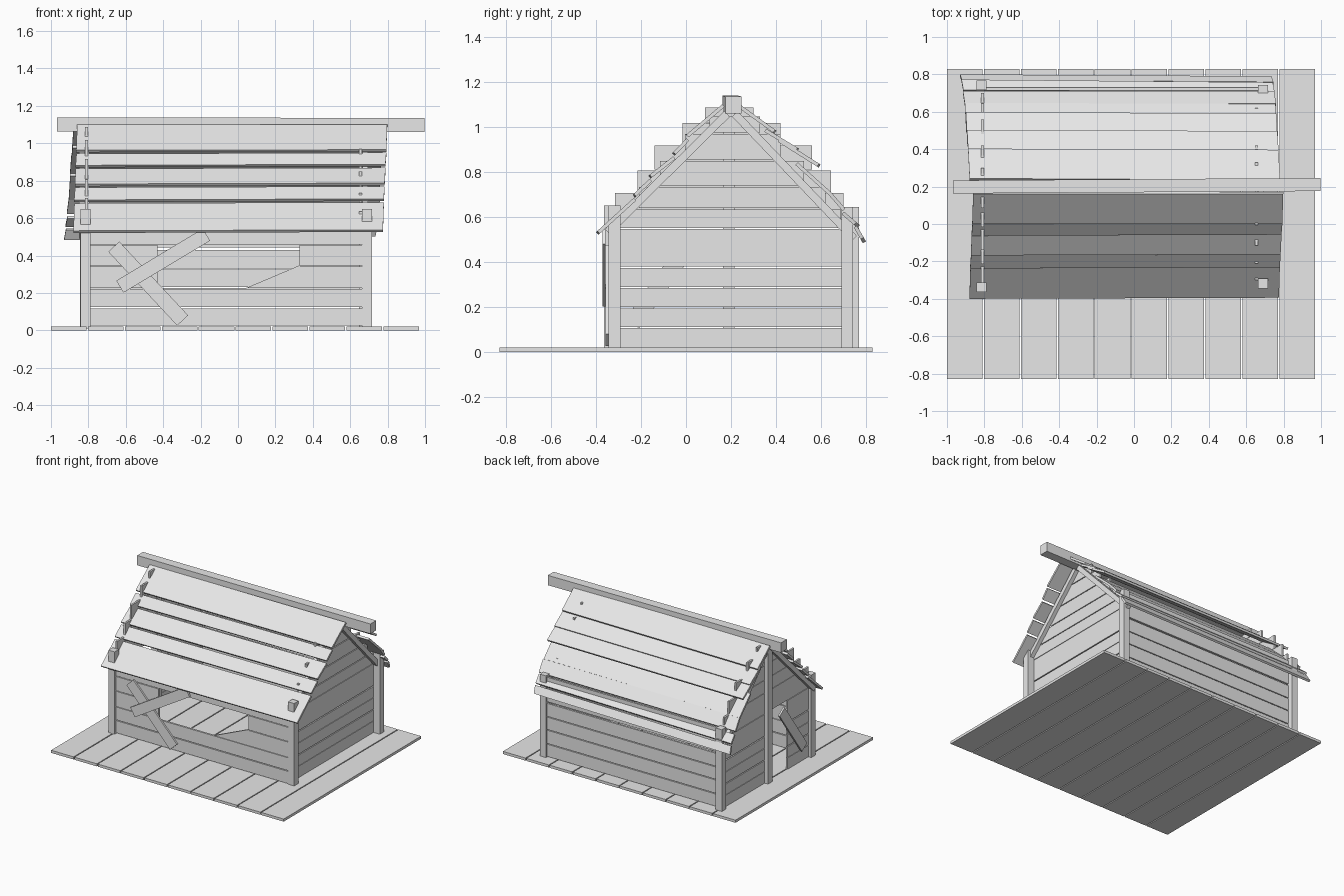
import bpy, bmesh, math
from mathutils import Vector, Matrix

cube = bpy.data.objects.get("Cube")
if cube:
    bpy.data.objects.remove(cube, do_unlink=True)

wood = bpy.data.materials.new("pale grey wood")
wood.use_nodes = True
GREY = (0.8, 0.8, 0.8, 1)
wood.diffuse_color = GREY
wood.node_tree.nodes["Principled BSDF"].inputs["Base Color"].default_value = GREY


def finish(name, bm):
    bmesh.ops.recalc_face_normals(bm, faces=bm.faces)
    mesh = bpy.data.meshes.new(name)
    bm.to_mesh(mesh)
    bm.free()
    mesh.materials.append(wood)
    obj = bpy.data.objects.new(name, mesh)
    bpy.context.collection.objects.link(obj)
    return obj


def box(name, x, y, z, turn=None):
    """Box from three (low, high) ranges, optionally turned about its centre."""
    bm = bmesh.new()
    bmesh.ops.create_cube(bm, size=1)
    size = [r[1] - r[0] for r in (x, y, z)]
    centre = [(r[0] + r[1]) / 2 for r in (x, y, z)]
    bmesh.ops.scale(bm, vec=size, verts=bm.verts)
    if turn:
        bmesh.ops.rotate(bm, matrix=Matrix.Rotation(turn[0], 3, turn[1]), verts=bm.verts)
    bmesh.ops.translate(bm, vec=centre, verts=bm.verts)
    return finish(name, bm)


def loft(name, ring_a, ring_b):
    """Solid between two matching outlines."""
    bm = bmesh.new()
    a = [bm.verts.new(p) for p in ring_a]
    b = [bm.verts.new(p) for p in ring_b]
    bm.faces.new(a)
    bm.faces.new(b)
    for i in range(len(a)):
        j = (i + 1) % len(a)
        bm.faces.new((a[i], a[j], b[j], b[i]))
    return finish(name, bm)


def slope_board(name, low, high, x, thick, skew=0, slip=0):
    """Board on a roof slope; low and high are (y, z) points on its outer face."""
    low, high = Vector((0, *low)), Vector((0, *high))
    along = (high - low).normalized()
    inward = Vector((0, along.z, -along.y))
    if inward.z > 0:
        inward = -inward
    rings = []
    for end, side in ((x[0], -1), (x[1], 1)):
        shift = along * slip * side
        lo = low + shift + Vector((end, 0, 0))
        hi = high + shift + Vector((end + skew, 0, 0))
        rings.append([lo, hi, hi + inward * thick, lo + inward * thick])
    return loft(name, *rings)


# Floor boards
for i in range(10):
    x = -1 + i * 0.1975
    box(f"floor_board_{i + 1}", (x, x + 0.19), (-0.83, 0.83), (0, 0.02))

# Corner posts and the door post
for name, x, y, top in (("front_post_a", -0.815, -0.338, 0.65),
                        ("front_post_b", 0.69, -0.318, 0.65),
                        ("back_post_a", -0.815, 0.742, 0.645),
                        ("back_post_b", 0.69, 0.717, 0.645),
                        ("door_post", -0.82, 0.19, 1.06)):
    box(name, (x - 0.026, x + 0.026), (y - 0.026, y + 0.026), (0.01, top))

# Front wall, with a ragged window opening in the middle rows
FRONT = (-0.345, -0.33)
rows = [(0.025, 0.118), (0.124, 0.222), (0.226, 0.342), (0.347, 0.455), (0.46, 0.55)]
for i, z in enumerate(rows):
    spans = [(-0.8, -0.43), (0.33, 0.67)] if i in (2, 3) else [(-0.8, 0.67)]
    for j, x in enumerate(spans):
        box(f"front_wall_board_{i + 1}_{j + 1}", x, FRONT, z)
shard = [(0.04, 0.225), (0.335, 0.225), (0.335, 0.35)]
loft("broken_board", *[[(x, y, z) for x, z in shard] for y in FRONT])

# Crossed boards over the window
box("window_brace_long", (-0.67, -0.13), (-0.372, -0.358), (0.335, 0.41),
    (-math.radians(31), 'Y'))
box("window_brace_short", (-0.75, -0.21), (-0.358, -0.345), (0.21, 0.29),
    (math.radians(47), 'Y'))

# Back wall
for i, z in enumerate([(0.025, 0.118), (0.124, 0.225), (0.231, 0.325),
                       (0.331, 0.43), (0.443, 0.54), (0.545, 0.63)]):
    box(f"back_wall_board_{i + 1}", (-0.8, 0.675), (0.715, 0.73), z)

# Lower end walls, one with a doorway
SIDE_A, SIDE_B = (-0.817, -0.803), (0.648, 0.663)
for i, z in enumerate([(0.02, 0.107), (0.11, 0.192), (0.199, 0.284),
                       (0.288, 0.372), (0.38, 0.546)]):
    box(f"end_wall_board_{i + 1}", SIDE_B, (-0.31, 0.7), z)
    box(f"door_wall_back_board_{i + 1}", SIDE_A, (0.2, 0.73), z)
    box(f"door_wall_front_board_{i + 1}", SIDE_A, (-0.32, -0.06), z)
box("door_brace", (-0.836, -0.822), (-0.334, 0.126), (0.275, 0.35),
    (math.radians(54), 'X'))

# Stepped gable boards whose corners poke through the roof
gable_a = [(0.55, 0.71, -0.315, 0.7), (0.71, 0.81, -0.215, 0.645),
           (0.81, 0.92, -0.14, 0.56), (0.92, 1.02, -0.015, 0.42),
           (1.02, 1.09, 0.085, 0.3)]
gable_b = [(0.55, 0.637, -0.3, 0.69), (0.64, 0.737, -0.21, 0.62),
           (0.74, 0.852, -0.115, 0.525), (0.855, 0.972, -0.005, 0.42),
           (0.975, 1.05, 0.105, 0.33)]
for label, side, steps in (("door", SIDE_A, gable_a), ("end", SIDE_B, gable_b)):
    for i, (z0, z1, y0, y1) in enumerate(steps):
        box(f"{label}_gable_board_{i + 1}", side, (y0, y1), (z0, z1 - 0.003))

# Rafters beneath the roof at each end
for i, x in enumerate(((-0.85, -0.82), (0.665, 0.695))):
    slope_board(f"front_rafter_{i + 1}", (-0.36, 0.545), (0.17, 1.07), x, 0.035)
    slope_board(f"back_rafter_{i + 1}", (0.76, 0.515), (0.23, 1.07), x, 0.035)


# Overlapping roof boards, from eave to ridge
def roof(name, edges, low_x, high_x, skew, slip):
    count = len(edges) - 1
    for i in range(count):
        t = i / (count - 1)
        x = [a + (b - a) * t for a, b in zip(low_x, high_x)]
        y, z = edges[i + 1]
        tuck = 0.0 if i == count - 1 else 0.018
        slope_board(f"{name}_roof_board_{i + 1}", edges[i], (y, z - tuck), x,
                    0.016, skew, slip * (1 if i < count - 1 else 0.3))


roof("front", [(-0.397, 0.535), (-0.235, 0.7), (-0.165, 0.785), (-0.06, 0.885),
               (0, 0.965), (0.16, 1.1)], (-0.88, 0.775), (-0.865, 0.793), 0.005, 0.004)
roof("back", [(0.795, 0.5), (0.765, 0.57), (0.71, 0.635), (0.645, 0.71)],
     (-0.93, 0.735), (-0.915, 0.75), 0.01, 0.01)
# Lifted boards on the upper back slope
for i, (low, high) in enumerate((((0.645, 0.71), (0.5, 0.84)),
                                 ((0.595, 0.835), (0.42, 0.945)),
                                 ((0.5, 0.905), (0.36, 0.99)),
                                 ((0.4, 0.985), (0.24, 1.1)))):
    slope_board(f"upper_back_roof_board_{i + 1}", low, high,
                (-0.905 + i * 0.006, 0.755 + i * 0.006), 0.016, 0.008, 0.004)

# Ridge beam, a touch askew
loft("ridge_beam", *[[(x, y, z), (x, y + 0.07, z), (x, y + 0.07, z + 0.075), (x, y, z + 0.075)]
                     for x, y, z in ((-0.967, 0.163, 1.064), (0.997, 0.176, 1.06))])
